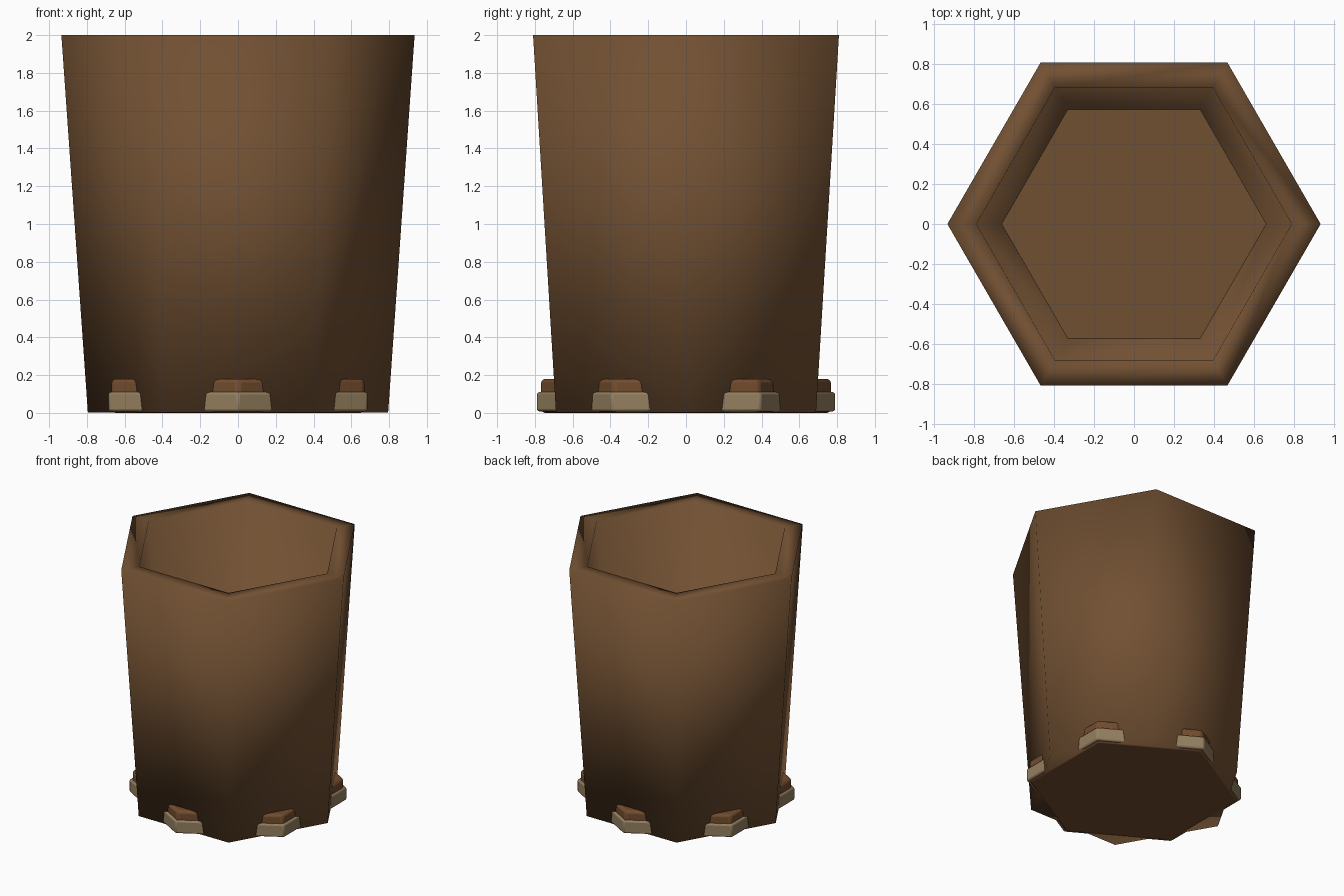
import bpy, bmesh
from math import cos, sin, radians

cube = bpy.data.objects.get("Cube")
if cube:
    bpy.data.objects.remove(cube, do_unlink=True)


def material(name, color):
    mat = bpy.data.materials.new(name)
    mat.use_nodes = True
    mat.diffuse_color = (*color, 1)
    bsdf = mat.node_tree.nodes["Principled BSDF"]
    bsdf.inputs["Base Color"].default_value = (*color, 1)
    bsdf.inputs["Roughness"].default_value = 0.8
    return mat


def hex_loft(name, profile, turn, mat):
    """Loft six-sided rings through (radius, height) pairs and cap both ends."""
    bm = bmesh.new()
    rings = []
    for radius, z in profile:
        angles = [radians(60 * i + turn) for i in range(6)]
        rings.append([bm.verts.new((radius * cos(a), radius * sin(a), z)) for a in angles])
    for low, high in zip(rings, rings[1:]):
        for i in range(6):
            j = (i + 1) % 6
            bm.faces.new((low[i], low[j], high[j], high[i]))
    bm.faces.new(rings[0][::-1])
    bm.faces.new(rings[-1])
    bmesh.ops.recalc_face_normals(bm, faces=bm.faces[:])
    mesh = bpy.data.meshes.new(name)
    bm.to_mesh(mesh)
    bm.free()
    mesh.materials.append(mat)
    obj = bpy.data.objects.new(name, mesh)
    bpy.context.collection.objects.link(obj)
    return obj


def soften(obj, width):
    """Rounded edges with smooth shading that keeps the corners crisp."""
    bevel = obj.modifiers.new("Bevel", 'BEVEL')
    bevel.width = width
    bevel.segments = 2
    bevel.limit_method = 'ANGLE'
    bpy.ops.object.select_all(action='DESELECT')
    obj.select_set(True)
    bpy.context.view_layer.objects.active = obj
    bpy.ops.object.shade_smooth_by_angle(angle=radians(35))


wood = material("dark wood", (0.165, 0.08, 0.032))
red_wood = material("reddish wood", (0.17, 0.073, 0.027))
tan = material("tan trim", (0.30, 0.215, 0.115))

# Hollow tapered body: outer wall, flat rim, inner wall and floor
body = hex_loft("cup_body", [(0.795, 0.003), (0.935, 2), (0.79, 2), (0.662, 0.172)], 0, wood)
body.data.shade_smooth()

# Inner base, turned so that its corners poke through the wall middles
base = hex_loft("base_core", [(0.772, 0), (0.772, 0.18)], 30, red_wood)
soften(base, 0.02)

# Thin wooden floor over the base
floor = hex_loft("inner_floor", [(0.655, 0.176), (0.664, 0.184)], 0, wood)

# Tan band around the lower part of the base
band = hex_loft("base_band", [(0.792, 0.008), (0.792, 0.11)], 30, tan)
soften(band, 0.012)
